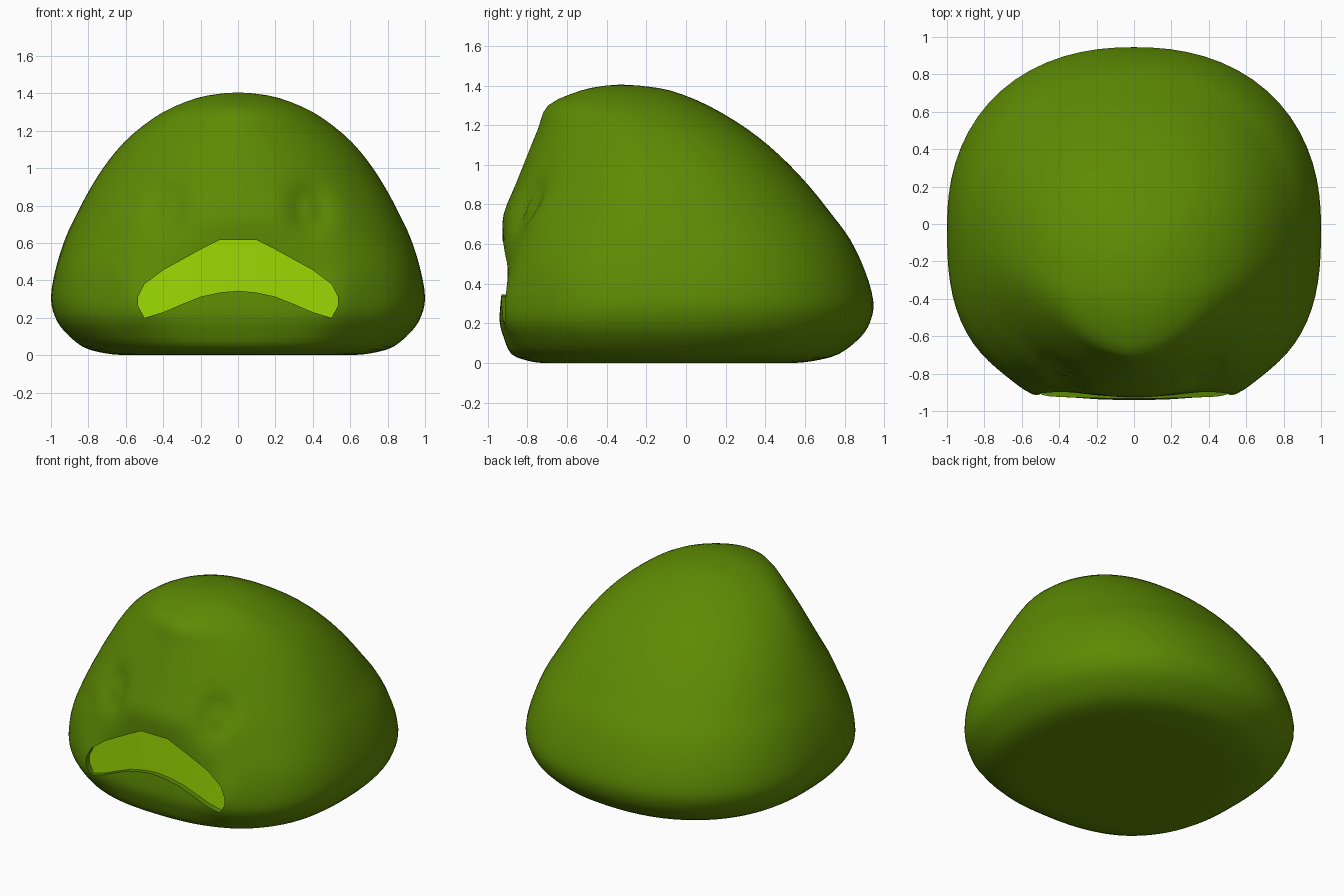
import bpy, bmesh, math

if "Cube" in bpy.data.objects:
    bpy.data.objects.remove(bpy.data.objects["Cube"])


def material(name, rgb):
    m = bpy.data.materials.new(name)
    m.diffuse_color = (*rgb, 1)
    m.use_nodes = True
    m.node_tree.nodes["Principled BSDF"].inputs["Base Color"].default_value = m.diffuse_color
    return m


green = material("dark_green", (0.11, 0.256, 0.001))
lime = material("lime_green", (0.33, 0.70, 0.001))

# Body sections: height, half width, front y, back y, front roundness exponent
SECTIONS = [
    (0.00, 0.60, -0.72, 0.54, 2.3),
    (0.01, 0.71, -0.79, 0.64, 2.4),
    (0.045, 0.83, -0.88, 0.77, 2.5),
    (0.13, 0.93, -0.92, 0.88, 2.65),
    (0.21, 0.98, -0.94, 0.93, 2.75),
    (0.31, 1.00, -0.935, 0.945, 2.75),
    (0.46, 0.975, -0.92, 0.905, 2.7),
    (0.62, 0.925, -0.925, 0.83, 2.3),
    (0.75, 0.865, -0.92, 0.735, 2.05),
    (0.90, 0.785, -0.86, 0.615, 1.92),
    (1.05, 0.685, -0.80, 0.47, 1.82),
    (1.18, 0.565, -0.747, 0.31, 1.75),
    (1.30, 0.40, -0.695, 0.11, 1.7),
    (1.375, 0.22, -0.53, -0.08, 1.85),
    (1.40, 0.08, -0.40, -0.24, 2.0),
]
AROUND, STEPS = 96, 3


def spline(a, b, c, d, t):
    return tuple(q + 0.5 * t * (r - p + t * (2 * p - 5 * q + 4 * r - s + t * (3 * (q - r) + s - p)))
                 for p, q, r, s in zip(a, b, c, d))


def ring(z, w, front, back, n_front):
    mid = (front + back) / 2 - 0.02
    pts = []
    for i in range(AROUND):
        u = math.tau * i / AROUND
        a = u - 0.5 * math.sin(u)          # denser columns on the face
        s, c = math.sin(a), -math.cos(a)
        d, n = (mid - front, n_front) if c < 0 else (back - mid, 2.25)
        r = (abs(s / w) ** n + abs(c / d) ** n) ** (-1 / n)
        x, y = r * s, mid + r * c
        if c < 0:
            # eye sockets with a small bulge inside
            q = ((abs(x) - 0.385) / 0.10) ** 2 + ((z - 0.78) / 0.12) ** 2
            y += 0.075 * math.exp(-q * 1.2) - 0.055 * math.exp(-q * 6)
            # fuller lips at the mouth corners
            y -= 0.04 * math.exp(-((abs(x) - 0.53) / 0.13) ** 2 - ((z - 0.3) / 0.18) ** 2)
        pts.append((x, y, z))
    return pts


# Body: smooth loft through the sections
profile = []
last = len(SECTIONS) - 1
for i in range(last):
    quad = [SECTIONS[min(max(k, 0), last)] for k in range(i - 1, i + 3)]
    profile += [spline(*quad, j / STEPS) for j in range(STEPS)]
profile.append(SECTIONS[-1])

bm = bmesh.new()
rings = [[bm.verts.new(p) for p in ring(*s)] for s in profile]
for lo, hi in zip(rings, rings[1:]):
    for i in range(AROUND):
        k = (i + 1) % AROUND
        bm.faces.new((lo[i], lo[k], hi[k], hi[i]))
underside = bm.verts.new((0, -0.05, 0.018))
crown = bm.verts.new((0, -0.33, 1.405))
for i in range(AROUND):
    k = (i + 1) % AROUND
    bm.faces.new((rings[0][k], rings[0][i], underside))
    bm.faces.new((rings[-1][i], rings[-1][k], crown))
bmesh.ops.recalc_face_normals(bm, faces=bm.faces)
mesh = bpy.data.meshes.new("body")
bm.to_mesh(mesh)
bm.free()
body = bpy.data.objects.new("body", mesh)
bpy.context.collection.objects.link(body)
mesh.materials.append(green)
mesh.materials.append(lime)

# Mouth: recess cut into the face, columns of x, bottom z, top z
HALF = [(0.1, 0.335, 0.615), (0.2, 0.313, 0.565), (0.3, 0.273, 0.51),
        (0.4, 0.23, 0.455), (0.5, 0.2, 0.38), (0.535, 0.265, 0.31)]
columns = [(-x, b, t) for x, b, t in reversed(HALF)] + [(0, 0.345, 0.615)] + HALF


def floor_y(x, z):
    return -0.90 + 0.09 * x * x + 0.10 * max(0, abs(x) - 0.2) * max(0, z - 0.3)


bm = bmesh.new()
grid = []
for x, b, t in columns:
    grid.append([bm.verts.new(p) for p in ((x, -1.2, b), (x, -1.2, t),
                                           (x, floor_y(x, t), t), (x, floor_y(x, b), b))])
for p, q in zip(grid, grid[1:]):
    for j in range(4):
        k = (j + 1) % 4
        f = bm.faces.new((p[j], p[k], q[k], q[j]))
        f.material_index = 1 if j == 2 else 0   # lime floor, green walls
bm.faces.new(grid[0])
bm.faces.new(grid[-1])
bmesh.ops.recalc_face_normals(bm, faces=bm.faces)
cut_mesh = bpy.data.meshes.new("mouth_cutter")
bm.to_mesh(cut_mesh)
bm.free()
cut_mesh.materials.append(green)
cut_mesh.materials.append(lime)
cutter = bpy.data.objects.new("mouth_cutter", cut_mesh)
bpy.context.collection.objects.link(cutter)
cutter.hide_render = True

cut = body.modifiers.new("mouth", 'BOOLEAN')
cut.operation = 'DIFFERENCE'
cut.solver = 'EXACT'
cut.object = cutter
bpy.context.view_layer.objects.active = body
body.select_set(True)
bpy.ops.object.modifier_apply(modifier=cut.name)
bpy.data.objects.remove(cutter)
bpy.ops.object.shade_smooth_by_angle(angle=math.radians(40))
